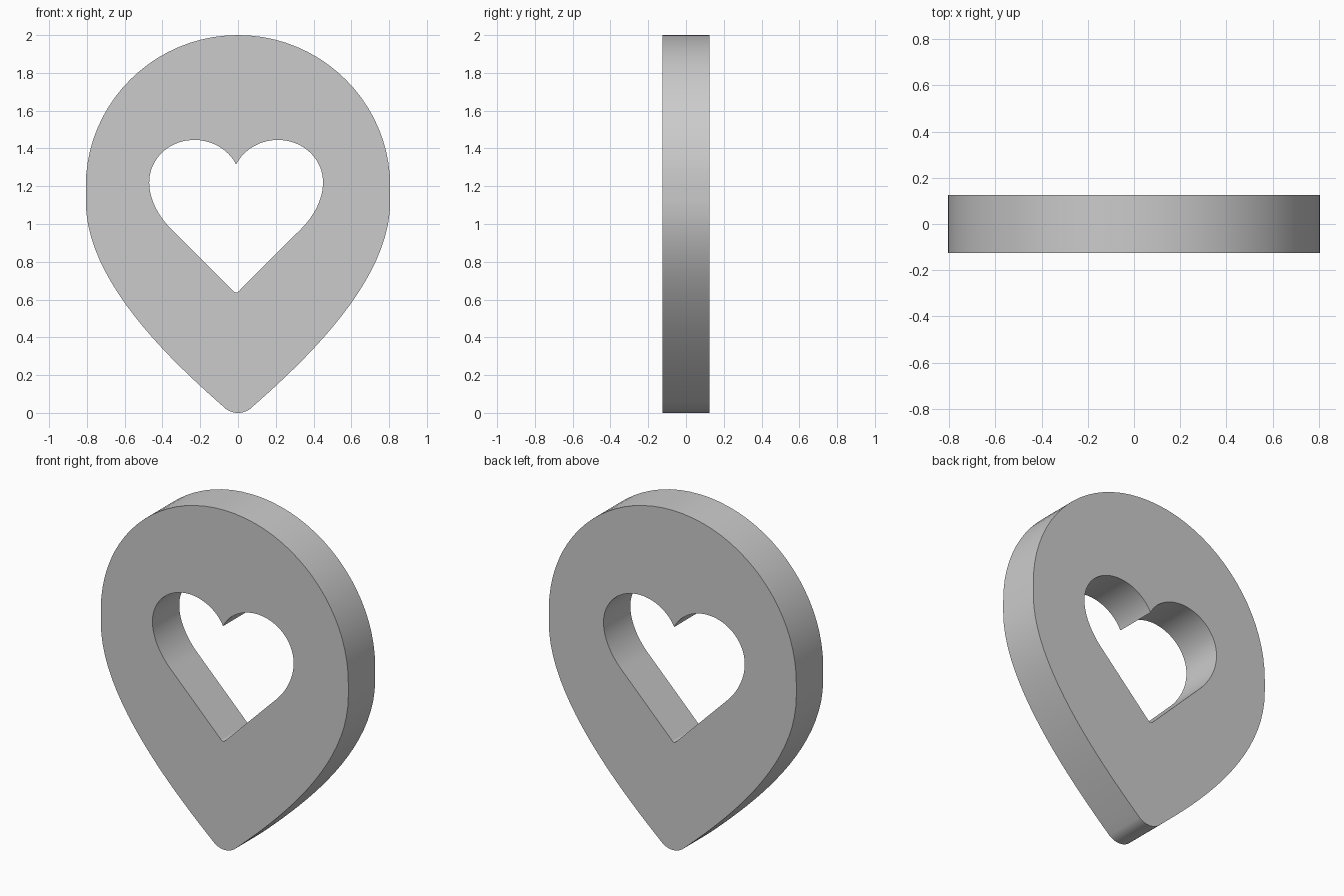
import bpy, bmesh, math

if "Cube" in bpy.data.objects:
    bpy.data.objects.remove(bpy.data.objects["Cube"])


def add_loop(curve, half, cx=0.0):
    """Closed Bezier loop from its right half (top to bottom): (handle in, point, handle out)."""
    mirrored = [tuple((-x, z) for x, z in reversed(k)) for k in reversed(half[1:-1])]
    top, bottom = half[0], half[-1]
    flip = lambda p: (-p[0], p[1])
    top = (flip(top[2]), top[1], top[2])
    bottom = (bottom[0], bottom[1], flip(bottom[0]))
    knots = [top] + half[1:-1] + [bottom] + mirrored
    s = curve.splines.new('BEZIER')
    s.bezier_points.add(len(knots) - 1)
    s.use_cyclic_u = True
    s.resolution_u = 20
    for bp, (a, p, b) in zip(s.bezier_points, knots):
        bp.handle_left_type = bp.handle_right_type = 'FREE'
        bp.co = (p[0] + cx, p[1], 0)
        bp.handle_left = (a[0] + cx, a[1], 0)
        bp.handle_right = (b[0] + cx, b[1], 0)


# Teardrop outline of the map pin
pin = [
    ((0, 2), (0, 2), (0.445, 2)),
    ((0.806, 1.64), (0.806, 1.2), (0.806, 1.17)),
    ((0.806, 1.15), (0.806, 1.12), (0.806, 0.70)),
    ((0.36, 0.28), (0.065, 0.022), (0.045, 0.007)),
    ((0.022, 0), (0, 0), (0, 0)),
]
# Heart-shaped hole
heart = [
    ((0, 1.315), (0, 1.315), (0.04, 1.395)),
    ((0.13, 1.445), (0.22, 1.445), (0.355, 1.445)),
    ((0.46, 1.345), (0.46, 1.22), (0.46, 1.14)),
    ((0.42, 1.055), (0.355, 0.985), (0.24, 0.87)),
    ((0.13, 0.76), (0.015, 0.645), (0.01, 0.64)),
    ((0.006, 0.637), (0, 0.637), (0, 0.637)),
]

# Filled, extruded plate standing upright
curve = bpy.data.curves.new("heart_map_pin", 'CURVE')
curve.dimensions = '2D'
curve.fill_mode = 'BOTH'
curve.extrude = 0.125
add_loop(curve, pin)
add_loop(curve, heart, -0.01)
obj = bpy.data.objects.new("heart_map_pin", curve)
bpy.context.collection.objects.link(obj)
obj.rotation_euler.x = math.pi / 2
bpy.context.view_layer.objects.active = obj
obj.select_set(True)
bpy.ops.object.convert(target='MESH')
obj = bpy.context.object
bpy.ops.object.transform_apply(location=False, rotation=True, scale=False)

# Weld faces to rim and smooth the rim only
bm = bmesh.new()
bm.from_mesh(obj.data)
bmesh.ops.remove_doubles(bm, verts=bm.verts, dist=0.0002)
bmesh.ops.recalc_face_normals(bm, faces=bm.faces)
bm.to_mesh(obj.data)
bm.free()
bpy.ops.object.shade_smooth_by_angle(angle=math.radians(30))
